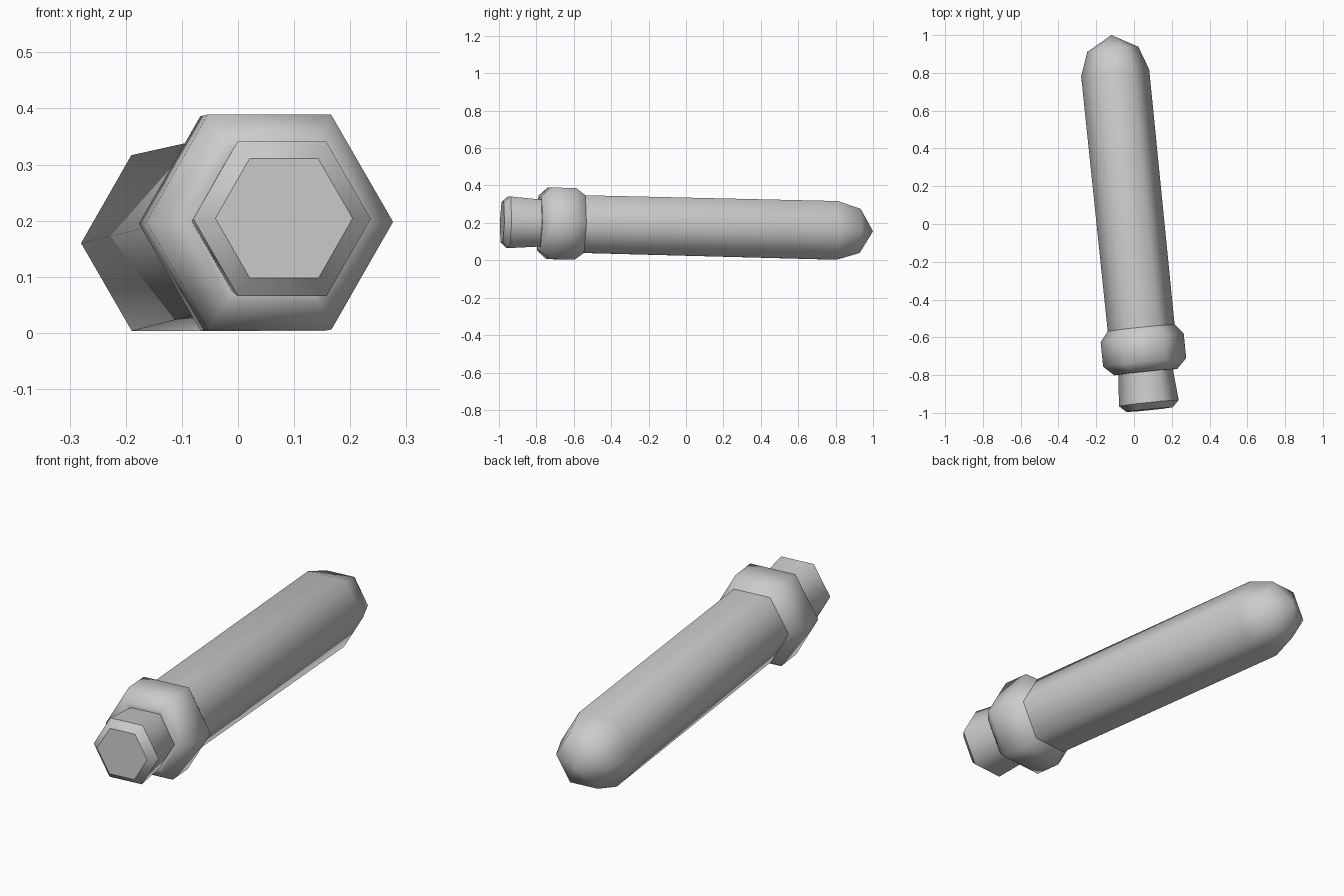
import bpy, bmesh, math
from mathutils import Vector, Matrix

if "Cube" in bpy.data.objects:
    bpy.data.objects.remove(bpy.data.objects["Cube"])

# Tilted centre line, from the flat front end to the rounded tip
START = Vector((0.082, -0.983, 0.204))
TIP = Vector((-0.12, 1.0, 0.155))
Y = (TIP - START).normalized()
X = Y.cross(Vector((0, 0, 1))).normalized()
Z = X.cross(Y)
LENGTH = (TIP - START).length


def hex_part(name, profile, smooth=True):
    """Six-sided turned part; profile = (distance along centre line, radius)."""
    bm = bmesh.new()
    rings = []
    for t, r in profile:
        centre = START + Y * t
        if r == 0:
            rings.append([bm.verts.new(centre)] * 6)
        else:
            rings.append([bm.verts.new(centre + X * r * math.cos(math.radians(60 * i))
                                       + Z * r * math.sin(math.radians(60 * i)))
                          for i in range(6)])
    for a, b in zip(rings, rings[1:]):
        for i in range(6):
            j = (i + 1) % 6
            corners = list(dict.fromkeys((a[i], b[i], b[j], a[j])))
            if len(corners) > 2:
                bm.faces.new(corners).smooth = smooth
    if len(profile) == 1:
        bm.faces.new(list(reversed(rings[0])))
    mesh = bpy.data.meshes.new(name)
    bm.to_mesh(mesh)
    bm.free()
    ob = bpy.data.objects.new(name, mesh)
    bpy.context.collection.objects.link(ob)
    return ob


# Flat end face, bevel and neck
hex_part("end_face", [(0, 0.123)], smooth=False)
hex_part("end_bevel", [(0, 0.123), (0.035, 0.159)])
hex_part("neck", [(0.035, 0.159), (0.2, 0.145)])

# Wide rounded collar
hex_part("collar", [(0.2, 0.145), (0.2, 0.168), (0.252, 0.221),
                    (0.383, 0.221), (0.435, 0.178)])

# Long shaft with domed tip
hex_part("shaft", [(0.435, 0.178), (1.793, 0.181), (1.918, 0.136), (LENGTH, 0)])
